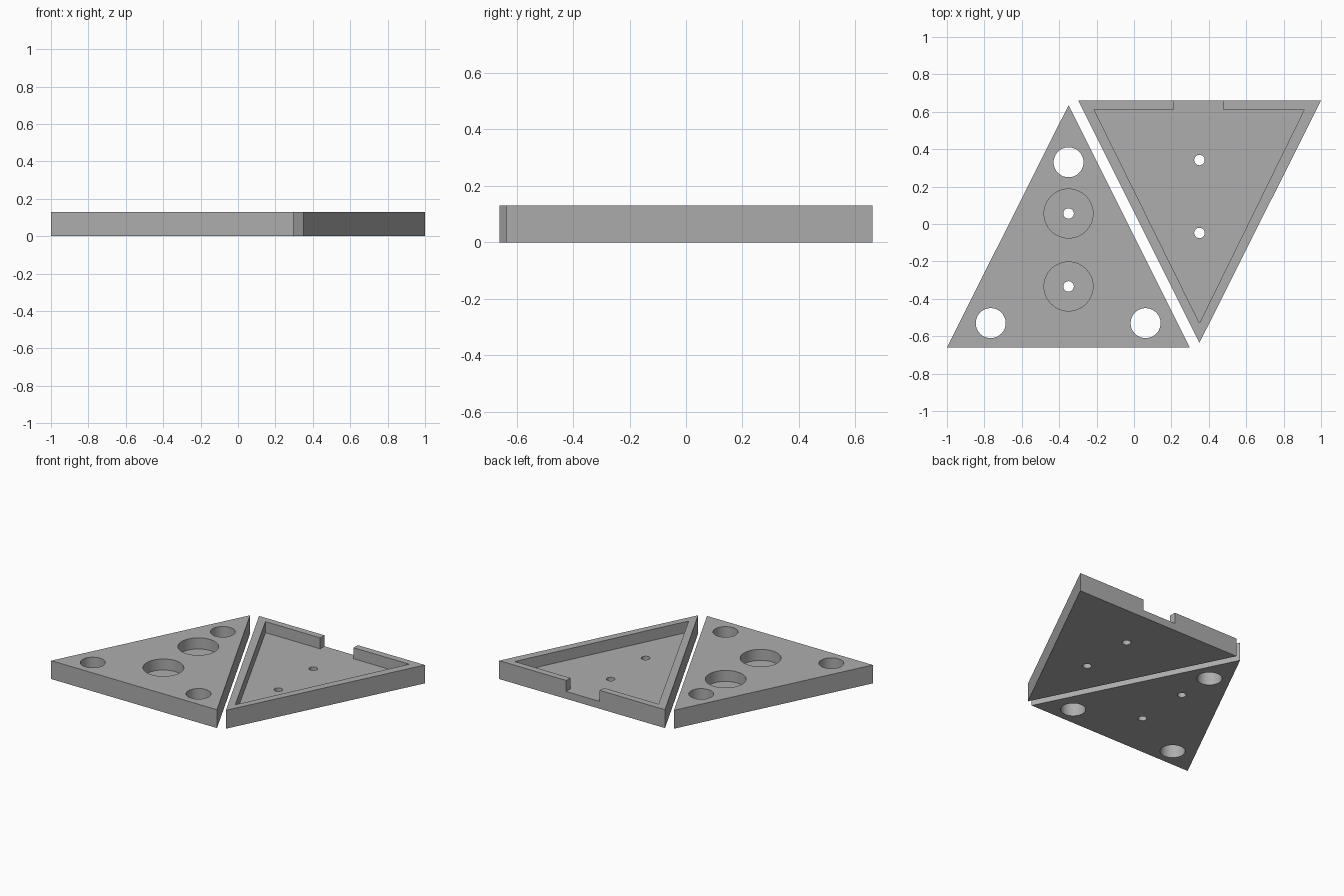
import bpy
import bmesh
from math import radians

THICK = 0.13    # plate height
FLOOR = 0.052   # height of the recessed floors
HOLE_R = 0.028  # screw hole radius

if "Cube" in bpy.data.objects:
    bpy.data.objects.remove(bpy.data.objects["Cube"], do_unlink=True)

# Single grey material
grey = bpy.data.materials.new("plain_grey")
grey.use_nodes = True
colour = (0.42, 0.42, 0.42, 1)
grey.diffuse_color = colour
grey.node_tree.nodes["Principled BSDF"].inputs["Base Color"].default_value = colour


def prism(name, outline, z0, z1):
    """Extrude a flat outline from z0 to z1."""
    bm = bmesh.new()
    base = bm.faces.new([bm.verts.new((x, y, z0)) for x, y in outline])
    top = bmesh.ops.extrude_face_region(bm, geom=[base])["geom"]
    verts = [v for v in top if isinstance(v, bmesh.types.BMVert)]
    bmesh.ops.translate(bm, verts=verts, vec=(0, 0, z1 - z0))
    bmesh.ops.recalc_face_normals(bm, faces=bm.faces)
    mesh = bpy.data.meshes.new(name)
    bm.to_mesh(mesh)
    bm.free()
    mesh.materials.append(grey)
    obj = bpy.data.objects.new(name, mesh)
    bpy.context.collection.objects.link(obj)
    return obj


def drill(x, y, radius, z0=-0.1):
    """Round cutter reaching from z0 up through the top."""
    bpy.ops.mesh.primitive_cylinder_add(vertices=64, radius=radius, depth=0.3 - z0,
                                        location=(x, y, (0.3 + z0) / 2))
    return bpy.context.object


def cut(body, cutters):
    """Subtract each cutter from the body, then tidy up."""
    bpy.context.view_layer.objects.active = body
    for cutter in cutters:
        cutter.hide_render = True
        mod = body.modifiers.new("cut", "BOOLEAN")
        mod.operation = "DIFFERENCE"
        mod.solver = "EXACT"
        mod.object = cutter
        bpy.ops.object.modifier_apply(modifier=mod.name)
        bpy.data.objects.remove(cutter, do_unlink=True)
    bpy.ops.object.select_all(action="DESELECT")
    body.select_set(True)
    bpy.ops.object.shade_smooth_by_angle(angle=radians(30))


# Drilled triangular plate with large through holes and counterbores
cx = -0.35
plate = prism("drilled_plate", [(-1, -0.66), (0.298, -0.66), (cx, 0.635)], 0, THICK)
holes = [drill(x, y, 0.08) for x, y in [(cx, 0.33), (-0.766, -0.53), (0.062, -0.53)]]
for y in (0.056, -0.334):
    holes += [drill(cx, y, 0.131, FLOOR), drill(cx, y, HOLE_R)]
cut(plate, holes)

# Inverted triangular tray with a rim, a notch in the back and two screw holes
cx = 0.35
tray = prism("triangular_tray", [(-0.298, 0.66), (cx, -0.635), (1, 0.66)], 0, THICK)
pocket = prism("pocket_cutter", [(-0.214, 0.613), (cx, -0.53), (0.911, 0.613)], FLOOR, 0.3)
notch = prism("notch_cutter", [(0.214, 0.5), (0.476, 0.5), (0.476, 0.8), (0.214, 0.8)], FLOOR, 0.3)
cut(tray, [pocket, notch] + [drill(cx, y, HOLE_R) for y in (0.342, -0.048)])
